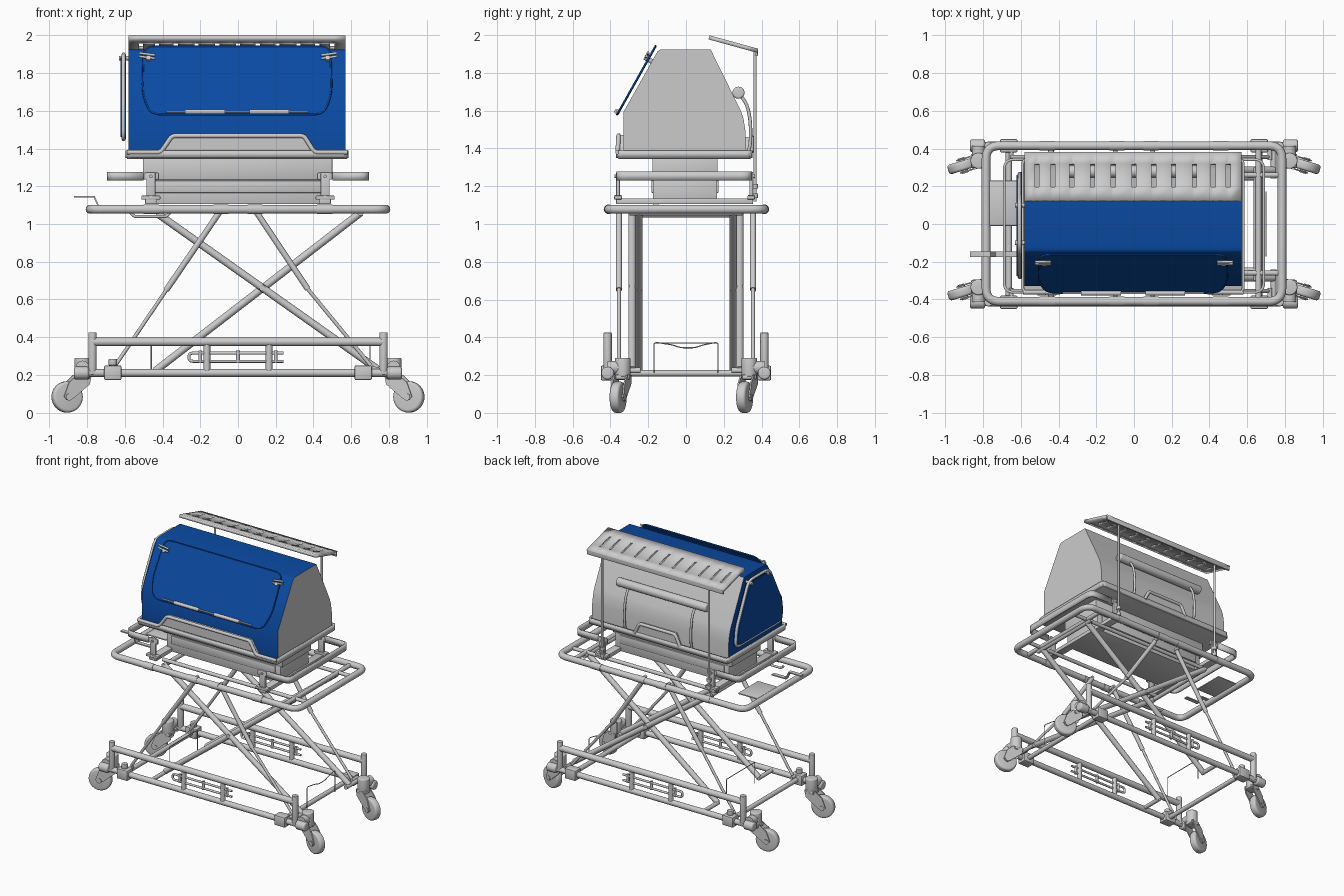
import bpy, bmesh, math
from mathutils import Vector, Matrix

if "Cube" in bpy.data.objects:
    bpy.data.objects.remove(bpy.data.objects["Cube"])

blue = bpy.data.materials.new("hood_blue")
blue.diffuse_color = (0.003, 0.068, 0.36, 1)
blue.use_nodes = True
blue.node_tree.nodes["Principled BSDF"].inputs["Base Color"].default_value = blue.diffuse_color
COL = bpy.context.scene.collection


def finish(name, bm, mat=None):
    me = bpy.data.meshes.new(name)
    bm.to_mesh(me)
    bm.free()
    if mat:
        me.materials.append(mat)
    ob = bpy.data.objects.new(name, me)
    COL.objects.link(ob)
    return ob


def box(name, lo, hi, bevel=0.004, mat=None):
    lo, hi = Vector(lo), Vector(hi)
    bm = bmesh.new()
    bmesh.ops.create_cube(bm, size=1, matrix=Matrix.Translation((lo + hi) / 2) @ Matrix.Diagonal((*(hi - lo), 1)))
    if bevel:
        bmesh.ops.bevel(bm, geom=bm.edges[:], offset=bevel, segments=2, profile=0.5, affect='EDGES')
    return finish(name, bm, mat)


def cyl(name, a, b, r, bevel=0, seg=24):
    a, b = Vector(a), Vector(b)
    bm = bmesh.new()
    rot = (b - a).to_track_quat('Z', 'Y').to_matrix().to_4x4()
    bmesh.ops.create_cone(bm, cap_ends=True, segments=seg, radius1=r, radius2=r, depth=(b - a).length,
                          matrix=Matrix.Translation((a + b) / 2) @ rot)
    if bevel:
        rims = [e for e in bm.edges if any(len(f.verts) > 4 for f in e.link_faces)]
        bmesh.ops.bevel(bm, geom=rims, offset=bevel, segments=4, profile=0.5, affect='EDGES')
    return finish(name, bm)


def fillet(pts, r, closed=False, n=6):
    pts = [Vector(p) for p in pts]
    if not r:
        return pts
    out = []
    for i, p in enumerate(pts):
        if not closed and i in (0, len(pts) - 1):
            out.append(p)
            continue
        q, s = pts[i - 1], pts[(i + 1) % len(pts)]
        a = p + (q - p).normalized() * min(r, (q - p).length * .48)
        b = p + (s - p).normalized() * min(r, (s - p).length * .48)
        for k in range(n + 1):
            t = k / n
            out.append(a * (1 - t) ** 2 + p * 2 * t * (1 - t) + b * t * t)
    return out


def tube(name, pts, r, round_r=0, closed=False, mat=None):
    pts = fillet(pts, round_r, closed)
    cu = bpy.data.curves.new(name, 'CURVE')
    cu.dimensions, cu.fill_mode = '3D', 'FULL'
    cu.bevel_depth, cu.bevel_resolution, cu.use_fill_caps = r, 6, True
    sp = cu.splines.new('POLY')
    sp.points.add(len(pts) - 1)
    for sp_pt, p in zip(sp.points, pts):
        sp_pt.co = (*p, 1)
    sp.use_cyclic_u = closed
    if mat:
        cu.materials.append(mat)
    COL.objects.link(bpy.data.objects.new(name, cu))


def prism(name, pts, origin, u, v, t, round_r=0, mat=None):
    o, u, v = Vector(origin), Vector(u), Vector(v)
    bm = bmesh.new()
    f = bm.faces.new([bm.verts.new(o + u * p[0] + v * p[1]) for p in fillet(pts, round_r, True)])
    ext = bmesh.ops.extrude_face_region(bm, geom=[f])
    bmesh.ops.translate(bm, vec=u.cross(v) * t, verts=[g for g in ext['geom'] if isinstance(g, bmesh.types.BMVert)])
    bmesh.ops.recalc_face_normals(bm, faces=bm.faces[:])
    return finish(name, bm, mat)


def band(name, pts, z0, z1, thick, round_r=0, closed=False):
    p = fillet([(*q, 0) for q in pts], round_r, closed)
    bm = bmesh.new()
    lo = [bm.verts.new((q.x, q.y, z0)) for q in p]
    hi = [bm.verts.new((q.x, q.y, z1)) for q in p]
    for i in range(len(p) if closed else len(p) - 1):
        j = (i + 1) % len(p)
        bm.faces.new((lo[i], lo[j], hi[j], hi[i]))
    m = finish(name, bm).modifiers.new("thickness", 'SOLIDIFY')
    m.thickness, m.offset = thick, 0


def rect(x0, x1, y0, y1):
    return [(x0, y0), (x1, y0), (x1, y1), (x0, y1)]


# Casters, corner posts and side rails of the base
for sy in (-1, 1):
    y = 0.415 * sy
    for sx in (-1, 1):
        d = Vector((sx * .955, -.29, 0))
        side = Vector((-d.y, d.x, 0))
        piv = Vector((.825 * sx, .335 * sy, 0))
        c = piv + d * .085 + Vector((0, 0, .083))
        cyl("caster_wheel", c - side * .026, c + side * .026, .083, .015, 32)
        cyl("caster_axle", c - side * .042, c + side * .042, .018)
        for s in (-1, 1):
            prism("caster_fork", [(-.04, .2), (.04, .2), (.085, .16), (.112, .085), (.085, .06), (.055, .08), (-.03, .15)],
                  piv + side * (s * .034 + .004), d, (0, 0, 1), .008)
        box("caster_crown", piv + Vector((-.04, -.04, .175)), piv + Vector((.04, .04, .205)), .012)
        cyl("caster_swivel", piv + Vector((0, 0, .19)), piv + Vector((0, 0, .29)), .042, .008)
        cyl("caster_arm", piv + Vector((0, 0, .24)), (.825 * sx, y, .24), .035)
        cyl("rail_end", (.79 * sx, y, .21), (.87 * sx, y, .21), .034, .012)
        cyl("corner_post", (.772 * sx, y, .2), (.772 * sx, y, .425), .022, .004)
        box("rail_sleeve", (.664 * sx - .046, y - .036, .172), (.664 * sx + .046, y + .036, .25), .008)
        cyl("rail_post", (.165 * sx, y, .21), (.165 * sx, y, .375), .018)
    cyl("sleeve_knob", (-.664, y, .25), (-.664, y, .285), .022, .005)
    tube("base_lower_rail", [(-.85, y, .21), (.85, y, .21)], .021)
    tube("base_upper_rail", [(-.775, y, .375), (.775, y, .375)], .023)
    # Wire rack hung between the rail posts
    tube("side_rack", [(.24, y, .315), (-.26, y, .315), (-.26, y, .272), (.24, y, .272)], .008, .02)
    for x in (-.2, 0, .2):
        cyl("rack_clip", (x, y, .262), (x, y, .328), .01, seg=12)

for x in (-.664, .664):
    tube("base_cross_tube", [(x, -.415, .21), (x, .415, .21)], .017)
tube("base_frame_wire", [(-.46, -.17, .21), (-.46, -.17, .37), (-.46, .17, .37), (-.46, .17, .21)], .003, .01)
tube("base_wavy_wire", [(.7, -.17, .21), (.7, -.17, .375), (.7, -.07, .36), (.7, -.03, .345), (.7, .05, .345),
                        (.7, .09, .36), (.7, .17, .375), (.7, .17, .21)], .003, .02)

# Scissor legs and telescopic struts
for sy in (-1, 1):
    tube("scissor_leg_a", [(-.42, .285 * sy, 1.05), (.74, .285 * sy, .23)], .02)
    tube("scissor_leg_b", [(.65, .25 * sy, 1.06), (-.44, .25 * sy, .22)], .02)
    cyl("scissor_pivot", (.13, .235 * sy, .66), (.13, .305 * sy, .66), .016)
    for top, mid, low in (((-.1, 1.06), (-.38, .65), (-.65, .25)), ((.1, 1.06), (.37, .655), (.72, .23))):
        t, m, l = (Vector((p[0], .355 * sy, p[1])) for p in (top, mid, low))
        tube("strut_barrel", [t, m], .016)
        tube("strut_rod", [m, l], .01)
    for x in (-.1, .1):
        cyl("strut_pin", (x, .34 * sy, 1.07), (x, .415 * sy, 1.07), .012)
    for x in (-.65, .72):
        cyl("strut_foot", (x, .34 * sy, .235), (x, .415 * sy, .235), .012)
for n, x, z in (("upper_slide_a", -.42, 1.05), ("upper_slide_b", .65, 1.06)):
    tube(n, [(x, -.3, z), (x, .3, z)], .016)
for x, z in ((.74, .225), (-.44, .215)):
    for s in (-1, 1):
        cyl("leg_foot", (x, .24 * s, z), (x, .415 * s, z), .015)

# Upper trolley frame
tube("top_frame", [(*p, 1.078) for p in rect(-.785, .785, -.41, .415)], .023, .07, True)
tube("top_cross_tube", [(.66, -.41, 1.075), (.66, .415, 1.075)], .016)
for y in (-.26, .26):
    tube("top_inner_rail", [(-.45, y, 1.075), (.785, y, 1.075)], .014)
for y in (-.41, .415):
    for x in (-.46, -.09, .09, .46):
        cyl("frame_sleeve", (x - .04, y, 1.078), (x + .04, y, 1.078), .0255)
box("end_plate", (-.77, -.01, 1.08), (-.6, .23, 1.09), .003)
prism("release_lever", [(-.87, 1.14), (-.765, 1.14), (-.74, 1.085), (-.62, 1.085), (-.62, 1.093), (-.735, 1.093),
                        (-.76, 1.148), (-.87, 1.148)], (0, -.145, 0), (1, 0, 0), (0, 0, 1), .03)
tube("under_handle", [(-.57, -.36, 1.06), (-.55, -.36, 1.04), (-.38, -.36, 1.04), (-.36, -.36, 1.06)], .008, .01)

# Cabinet under the tray, with mounting bars, posts and end bumpers
box("cabinet_upper", (-.505, -.178, 1.235), (.5, .168, 1.35))
box("cabinet_lower", (-.48, -.175, 1.105), (.48, .165, 1.235))
box("cabinet_front_panel", (-.44, -.183, 1.165), (.44, -.17, 1.23))
box("cabinet_back_panel", (-.44, .16, 1.165), (.44, .173, 1.23))
for sx in (-1, 1):
    x = .462 * sx
    box("mounting_bar", (x - .03, -.37, 1.105), (x + .03, .355, 1.135))
    for y in (-.36, .345):
        box("bumper_post", (x - .024, y - .01, 1.11), (x + .024, y + .01, 1.275))
        box("post_foot", (x - .05, y - .02, 1.13), (x + .05, y + .02, 1.15))
        for z in (1.145, 1.253):
            cyl("post_bolt", (x, y - .018, z), (x, y + .018, z), .009, seg=12)
    band("end_bumper", [(.5 * sx, -.362), (.688 * sx, -.362), (.688 * sx, .342), (.5 * sx, .342)], 1.23, 1.277, .014, .05)
    box("bumper_arm", (.46 * sx - .04, -.368, 1.235), (.46 * sx + .04, -.356, 1.272))
    box("bumper_arm", (.46 * sx - .04, .336, 1.235), (.46 * sx + .04, .348, 1.272))

# Tray carrying the hood
box("tray", (-.59, -.36, 1.345), (.58, .345, 1.372))
band("tray_lip", rect(-.59, .58, -.363, .345), 1.35, 1.39, .014, .03, True)
prism("front_trim", [(-.42, 1.37), (.415, 1.37), (.35, 1.472), (-.35, 1.472)], (0, -.325, 0), (1, 0, 0), (0, 0, 1), .03)
tube("front_trim_frame", [(-.59, -.362, 1.38), (-.41, -.362, 1.38), (-.35, -.357, 1.468), (.35, -.357, 1.468),
                          (.405, -.362, 1.38), (.58, -.362, 1.38)], .012, .02)
prism("back_trim", [(-.19, 1.37), (.19, 1.37), (.15, 1.46), (-.15, 1.46)], (0, .345, 0), (1, 0, 0), (0, 0, 1), .03)
tube("back_trim_frame", [(-.19, .346, 1.38), (-.15, .346, 1.46), (.15, .346, 1.46), (.19, .346, 1.38)], .012, .02)

# Hood: blue cover on front, top and left end, pale shell elsewhere
PROFILE = [(-.33, 1.37), (-.33, 1.595), (-.15, 1.915), (-.14, 1.922), (-.125, 1.925), (.13, 1.925), (.29, 1.6),
           (.305, 1.555), (.315, 1.49), (.32, 1.37)]


def hood(name, want_blue):
    bm = bmesh.new()
    left, right = ([bm.verts.new((x, *p)) for p in PROFILE] for x in (-.58, .57))
    n = len(PROFILE)
    groups = {True: [bm.faces.new(left)], False: [bm.faces.new(right)]}
    for i in range(n):
        j = (i + 1) % n
        groups[i < 5].append(bm.faces.new((left[i], left[j], right[j], right[i])))
    bmesh.ops.recalc_face_normals(bm, faces=bm.faces[:])
    bmesh.ops.delete(bm, geom=groups[not want_blue], context='FACES')
    finish(name, bm, blue if want_blue else None)


hood("hood_blue_cover", True)
hood("hood_pale_shell", False)

# Left end door with pale trim
DOOR = [(-.29, 1.45, 0), (-.29, 1.6, 0), (-.135, 1.9, 0), (.115, 1.9, 0), (.265, 1.59, 0), (.28, 1.45, 0)]
prism("end_door", DOOR, (-.605, 0, 0), (0, 1, 0), (0, 0, 1), .012, .05, blue)
tube("end_door_trim", [(-.607, p[0] * .97, p[1]) for p in DOOR], .01, .05, True)
prism("end_door_outer", [(p[0] * .95, 1.68 + (p[1] - 1.68) * .95, 0) for p in DOOR], (-.622, 0, 0), (0, 1, 0), (0, 0, 1), .008, .05, blue)
for y in (-.1, .1):
    cyl("end_door_latch", (-.63, y, 1.88), (-.58, y, 1.88), .012)

# Front door on the sloped face
U, V = Vector((1, 0, 0)), Vector((0, .489, .872))
N = U.cross(V)
O = Vector((0, -.33, 1.595))
OUT = [(-.465, -.03, 0), (.455, -.03, 0), (.497, .1, 0), (.49, .385, 0), (-.5, .385, 0), (-.507, .1, 0)]
prism("front_door", OUT, O + N * .016, U, V, .01, .06, blue)
tube("front_door_rim", [O + N * .023 + U * p[0] + V * p[1] for p in OUT], .005, .06, True, blue)
H = O + N * .032 - V * .018
tube("hinge_rod", [H - U * .38, H + U * .37], .005)
for x in (-.175, .165):
    tube("hinge_barrel", [H + U * (x - .105), H + U * (x + .105)], .013)
for s in (-1, 1):
    a = O + V * .305 + U * (.475 * s)
    cyl("latch_base", a, a + N * .045, .013)
    for k in (0, .02):
        tube("latch_lever", [a + N * .035 + V * k - U * .035 * s, a + N * .04 + V * (k + .01) + U * .05 * s], .007)

# Padded roll and hoses on the back
cyl("back_roll", (-.38, .278, 1.695), (.38, .278, 1.695), .032, .01)
for x in (-.28, .28):
    tube("back_hose", [(x, .29, 1.68), (x, .325, 1.63), (x, .342, 1.54), (x, .342, 1.43), (x, .33, 1.38)], .009, .05)

# Slotted canopy on two posts
edges = [-.58]
for c in (-.515, -.43, -.33, -.22, -.11, 0, .105, .21, .32, .42, .5):
    edges += [c - .011, c + .011]
edges.append(.57)
rows = (0, .07, .195, .258)
bm = bmesh.new()
grid = [[bm.verts.new((x, .122 + r, 1.988 - r * .275)) for r in rows] for x in edges]
for i in range(len(edges) - 1):
    for j in range(3):
        if not (i % 2 and j == 1):
            bm.faces.new((grid[i][j], grid[i + 1][j], grid[i + 1][j + 1], grid[i][j + 1]))
mod = finish("canopy", bm).modifiers.new("thickness", 'SOLIDIFY')
mod.thickness, mod.offset = .022, 0
box("canopy_back_lip", (-.58, .368, 1.89), (.57, .38, 1.925), .002)
for x in (-.45, .45):
    tube("canopy_post", [(x, .366, 1.12), (x, .366, 1.91)], .008)
    for z in (1.15, 1.2):
        cyl("post_clamp", (x, .366, z - .012), (x, .366, z + .012), .016, seg=16)

# Turn curves into meshes and smooth the rounded parts
bpy.ops.object.select_all(action='DESELECT')
curves = [o for o in COL.objects if o.type == 'CURVE']
for o in curves:
    o.select_set(True)
bpy.context.view_layer.objects.active = curves[0]
bpy.ops.object.convert(target='MESH')
for o in COL.objects:
    o.select_set(o.type == 'MESH')
bpy.ops.object.shade_smooth_by_angle(angle=math.radians(40))
